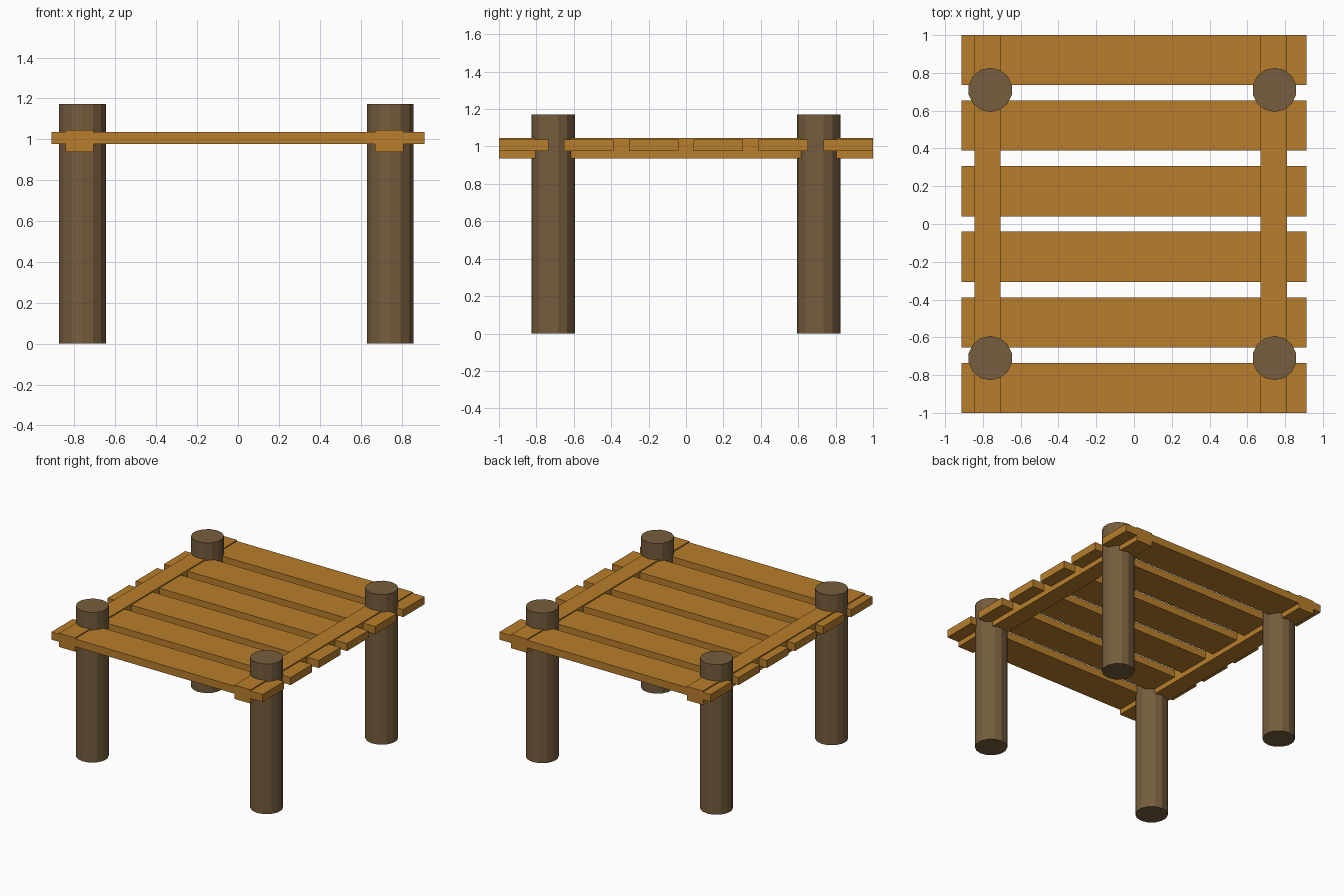
import bpy

if "Cube" in bpy.data.objects:
    bpy.data.objects.remove(bpy.data.objects["Cube"])


def material(name, color):
    m = bpy.data.materials.new(name)
    m.diffuse_color = color
    m.use_nodes = True
    m.node_tree.nodes["Principled BSDF"].inputs["Base Color"].default_value = m.diffuse_color
    return m


plank_wood = material("plank_wood", (0.48, 0.21, 0.025, 1))
post_wood = material("post_wood", (0.18, 0.11, 0.047, 1))


def box(name, lo, hi):
    center = [(a + b) / 2 for a, b in zip(lo, hi)]
    bpy.ops.mesh.primitive_cube_add(size=1, location=center)
    ob = bpy.context.object
    ob.name = name
    ob.scale = [b - a for a, b in zip(lo, hi)]
    bpy.ops.object.transform_apply(location=False, rotation=False, scale=True)
    ob.data.materials.append(plank_wood)


# Deck planks, evenly spaced front to back
PLANK_WIDTH = 0.265
for i in range(6):
    y = (i - 2.5) * 0.347
    box(f"deck_plank_{i + 1}",
        (-0.912, y - PLANK_WIDTH / 2, 0.977),
        (0.912, y + PLANK_WIDTH / 2, 1.036))

# Side beams running through the planks
for side, x in (("left", -0.776), ("right", 0.74)):
    box(f"{side}_beam", (x - 0.069, -1, 0.937), (x + 0.069, 1, 1.045))

# Corner posts
for side, x in (("left", -0.761), ("right", 0.744)):
    for end, y in (("front", -0.71), ("back", 0.71)):
        bpy.ops.mesh.primitive_cylinder_add(
            vertices=14, radius=0.117, depth=1.172, location=(x, y, 0.586))
        post = bpy.context.object
        post.name = f"{end}_{side}_post"
        post.data.materials.append(post_wood)
